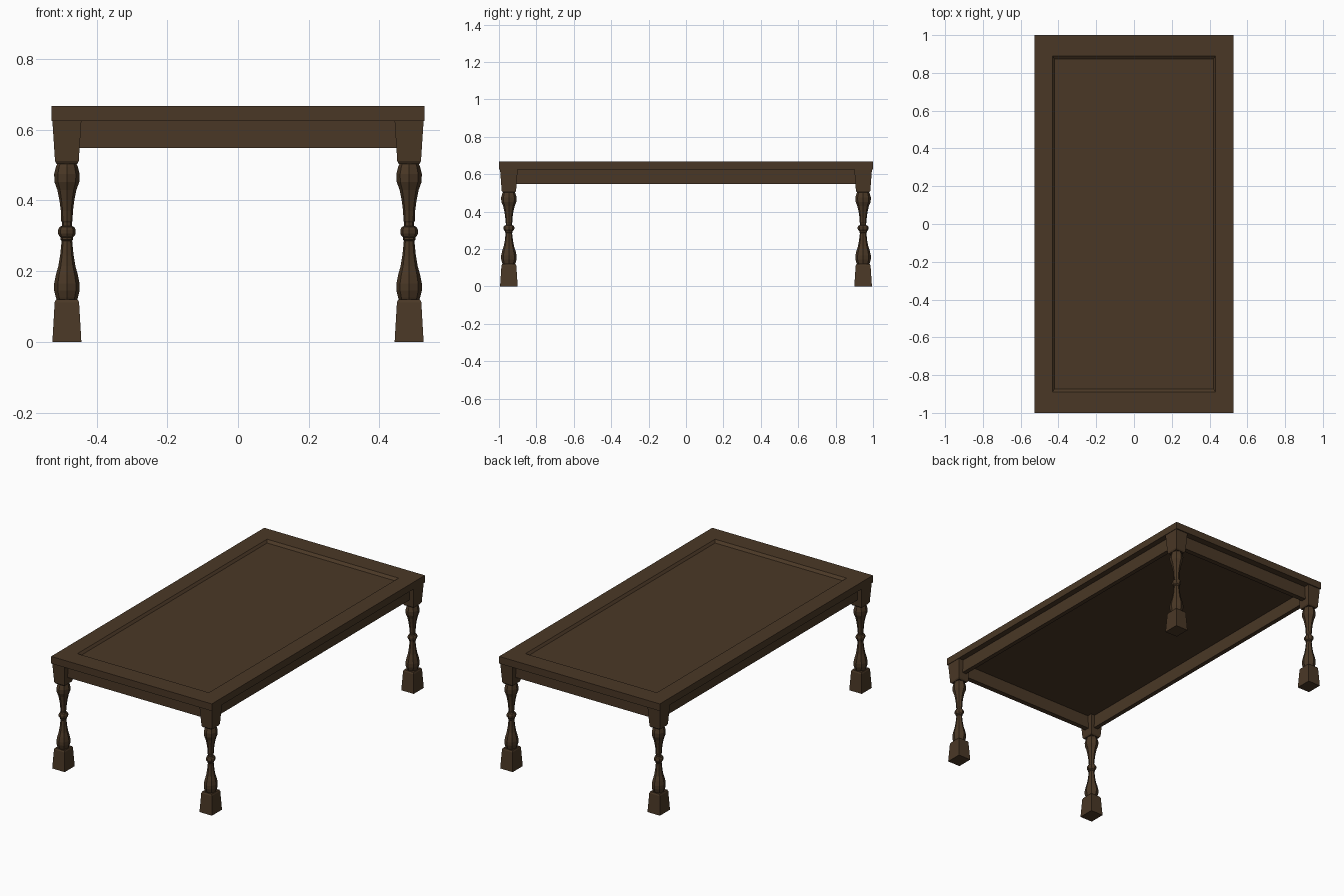
import bpy, bmesh, math

if "Cube" in bpy.data.objects:
    bpy.data.objects.remove(bpy.data.objects["Cube"])

wood = bpy.data.materials.new("dark brown wood")
wood.diffuse_color = (0.068, 0.039, 0.019, 1)
wood.use_nodes = True
wood.node_tree.nodes["Principled BSDF"].inputs["Base Color"].default_value = wood.diffuse_color

LEG_X, LEG_Y = 0.484, 0.947      # leg centre
STRETCH = 1.15                   # legs are slightly deeper than wide


def finish(bm, name, mirror=None):
    bmesh.ops.recalc_face_normals(bm, faces=bm.faces)
    me = bpy.data.meshes.new(name)
    bm.to_mesh(me)
    bm.free()
    me.materials.append(wood)
    ob = bpy.data.objects.new(name, me)
    bpy.context.collection.objects.link(ob)
    if mirror:
        mod = ob.modifiers.new("mirror", 'MIRROR')
        mod.use_axis = mirror
        mod.use_mirror_merge = False
    return ob


def loft(name, profile, sides, turn=0.0):
    """Stack of (half width, z) rings at the leg position, mirrored to all corners."""
    bm = bmesh.new()
    grow = 1 / math.cos(math.pi / 4) if sides == 4 else 1
    rings = []
    for r, z in profile:
        ring = []
        for i in range(sides):
            a = turn + 2 * math.pi * i / sides
            ring.append(bm.verts.new((LEG_X + grow * r * math.cos(a),
                                      -LEG_Y + grow * r * STRETCH * math.sin(a), z)))
        rings.append(ring)
    for a, b in zip(rings, rings[1:]):
        for i in range(sides):
            j = (i + 1) % sides
            bm.faces.new((a[i], a[j], b[j], b[i]))
    bm.faces.new(rings[0])
    bm.faces.new(rings[-1])
    return finish(bm, name, (True, True, False))


def box(bm, x0, x1, y0, y1, z0, z1):
    vs = bmesh.ops.create_cube(bm, size=1)["verts"]
    for v in vs:
        v.co = (x1 if v.co.x > 0 else x0, y1 if v.co.y > 0 else y0, z1 if v.co.z > 0 else z0)


# Table top with a shallow sunken panel
bm = bmesh.new()
box(bm, -0.528, 0.528, -1, 1, 0.625, 0.667)
bm.faces.ensure_lookup_table()
top = max(bm.faces, key=lambda f: f.calc_center_median().z)
for hx, hy, z in ((0.432, 0.89, 0.667), (0.42, 0.873, 0.654)):
    bmesh.ops.inset_region(bm, faces=[top], thickness=0.02)
    for v in top.verts:
        v.co = (math.copysign(hx, v.co.x), math.copysign(hy, v.co.y), z)
finish(bm, "table_top")

# Apron boards between the legs
bm = bmesh.new()
box(bm, -0.46, 0.46, -0.96, -0.93, 0.548, 0.626)
finish(bm, "end_apron", (False, True, False))
bm = bmesh.new()
box(bm, 0.468, 0.494, -0.92, 0.92, 0.548, 0.626)
finish(bm, "side_apron", (True, False, False))

# Square leg blocks
loft("foot_block", [(0.041, 0), (0.0345, 0.112), (0.031, 0.12)], 4, math.pi / 4)
loft("upper_block", [(0.029, 0.503), (0.0335, 0.511), (0.041, 0.626)], 4, math.pi / 4)

# Turned baluster shaft
shaft = [(0.027, 0.115), (0.031, 0.125), (0.036, 0.145), (0.036, 0.165), (0.031, 0.19),
         (0.024, 0.215), (0.019, 0.245), (0.016, 0.275), (0.015, 0.286),
         (0.018, 0.289), (0.018, 0.296), (0.022, 0.300), (0.025, 0.307), (0.025, 0.317),
         (0.021, 0.325), (0.014, 0.328), (0.014, 0.338), (0.016, 0.342),
         (0.017, 0.37), (0.021, 0.40), (0.027, 0.43), (0.035, 0.452),
         (0.036, 0.475), (0.031, 0.495), (0.026, 0.506)]
loft("turned_leg", shaft, 8)
